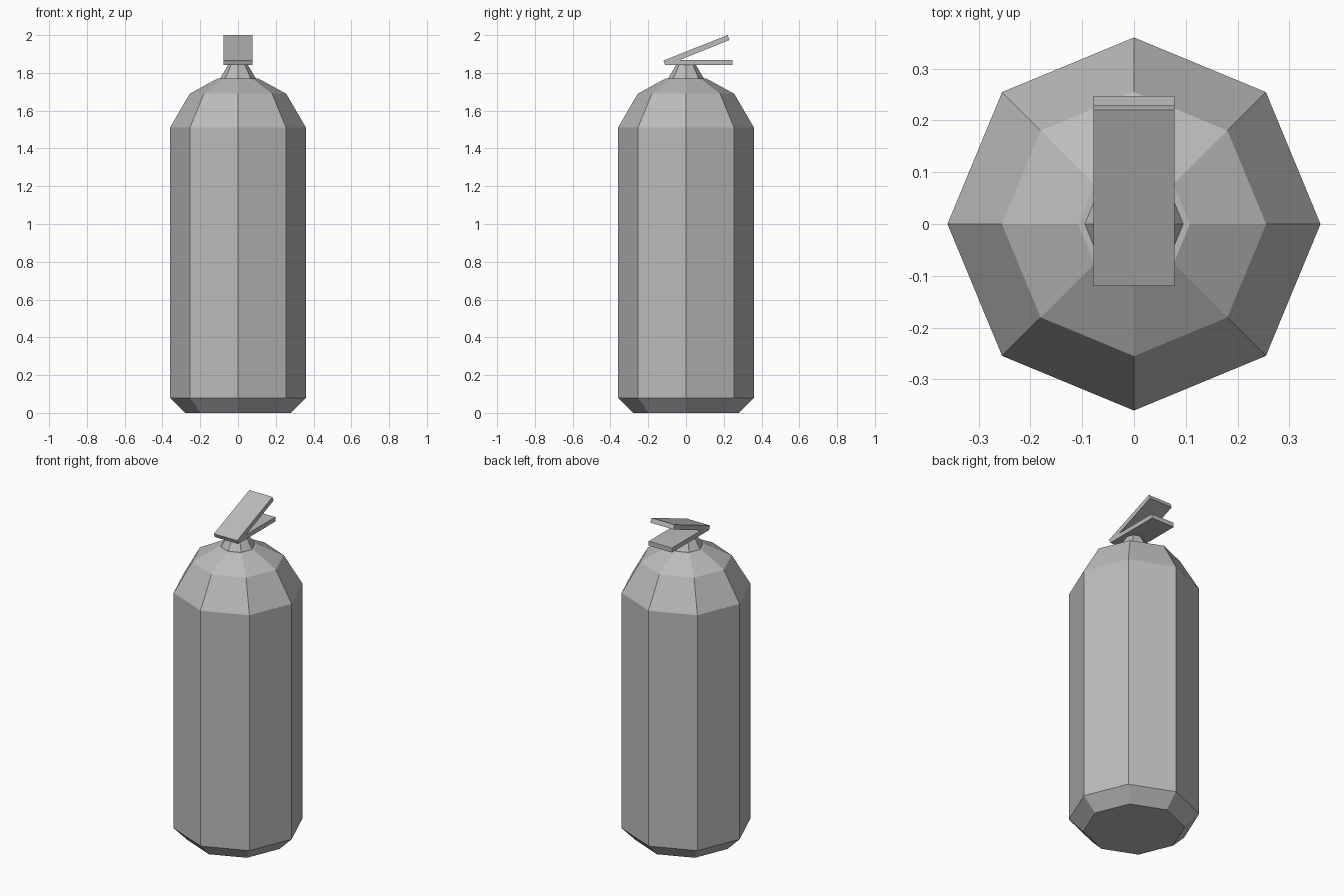
import bpy, bmesh
from math import cos, sin, tau

cube = bpy.data.objects.get("Cube")
if cube:
    bpy.data.objects.remove(cube, do_unlink=True)

# Single grey finish
grey = bpy.data.materials.new("grey")
grey.use_nodes = True
colour = (0.5, 0.5, 0.5, 1)
grey.diffuse_color = colour
grey.node_tree.nodes["Principled BSDF"].inputs["Base Color"].default_value = colour


def finish(name, bm):
    bmesh.ops.recalc_face_normals(bm, faces=bm.faces)
    mesh = bpy.data.meshes.new(name)
    bm.to_mesh(mesh)
    bm.free()
    mesh.materials.append(grey)
    obj = bpy.data.objects.new(name, mesh)
    bpy.context.collection.objects.link(obj)
    return obj


def lathe(name, profile, sides=8):
    """Closed faceted solid from (radius, height) rings."""
    bm = bmesh.new()
    rings = [[bm.verts.new((r * cos(tau * i / sides), r * sin(tau * i / sides), z))
              for i in range(sides)] for r, z in profile]
    for low, high in zip(rings, rings[1:]):
        for i in range(sides):
            j = (i + 1) % sides
            bm.faces.new((low[i], low[j], high[j], high[i]))
    bm.faces.new(rings[0])
    bm.faces.new(rings[-1])
    return finish(name, bm)


def extrude_x(name, outline, half_width):
    """Solid from a (y, z) outline, extruded across x."""
    bm = bmesh.new()
    face = bm.faces.new([bm.verts.new((-half_width, y, z)) for y, z in outline])
    result = bmesh.ops.extrude_face_region(bm, geom=[face], use_keep_orig=True)
    moved = [v for v in result["geom"] if isinstance(v, bmesh.types.BMVert)]
    bmesh.ops.translate(bm, verts=moved, vec=(2 * half_width, 0, 0))
    return finish(name, bm)


# Tank with chamfered base and domed shoulder
lathe("tank", [(0.28, 0), (0.36, 0.08), (0.36, 1.51), (0.255, 1.69), (0.108, 1.77)])

# Tapered valve neck
lathe("valve_neck", [(0.098, 1.765), (0.05, 1.845)])

# Carrying handle and raised squeeze lever, joined at the front
extrude_x("handle_and_lever", [
    (-0.12, 1.865), (0.22, 2.0), (0.23, 1.974), (-0.035, 1.868),
    (0.247, 1.868), (0.247, 1.841), (-0.11, 1.841)], 0.078)
